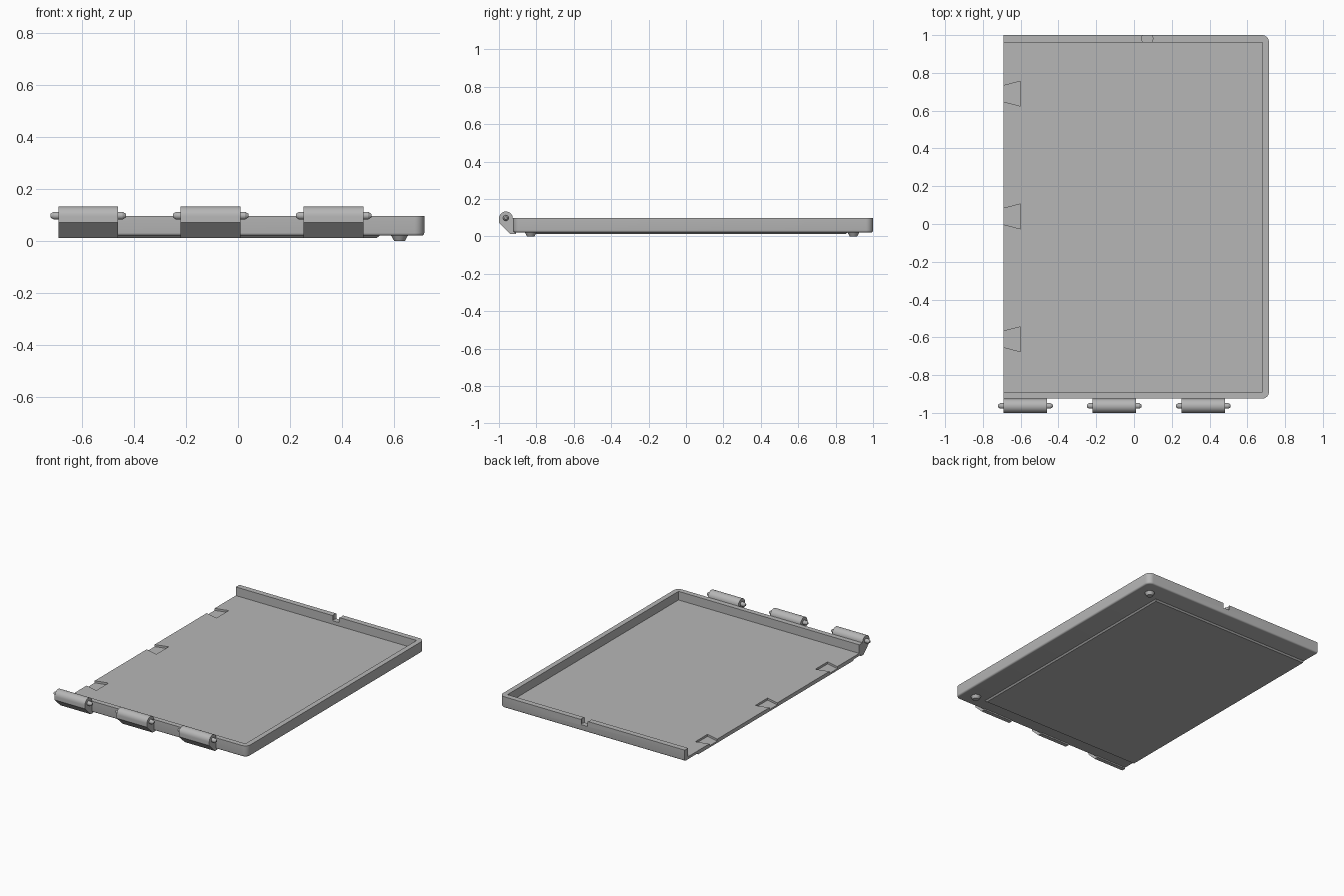
import bpy, bmesh
from math import pi, cos, sin, radians
from mathutils import Matrix

if "Cube" in bpy.data.objects:
    bpy.data.objects.remove(bpy.data.objects["Cube"])

GREY = (0.47, 0.47, 0.47, 1)
grey = bpy.data.materials.new("plain grey")
grey.use_nodes = True
grey.diffuse_color = GREY
grey.node_tree.nodes["Principled BSDF"].inputs["Base Color"].default_value = GREY

X0, X1, Y0, Y1 = -0.69, 0.715, -0.925, 1.0
BOTTOM, FLOOR, RIM, WALL = 0.021, 0.038, 0.097, 0.035


def finish(bm, name):
    bmesh.ops.recalc_face_normals(bm, faces=bm.faces)
    mesh = bpy.data.meshes.new(name)
    bm.to_mesh(mesh)
    bm.free()
    mesh.materials.append(grey)
    obj = bpy.data.objects.new(name, mesh)
    bpy.context.collection.objects.link(obj)
    return obj


def smooth(obj):
    bpy.ops.object.select_all(action='DESELECT')
    obj.select_set(True)
    bpy.context.view_layer.objects.active = obj
    bpy.ops.object.shade_smooth_by_angle(angle=radians(32))


def prism(points, vector):
    """Extrude a closed outline of 3D points along a vector."""
    bm = bmesh.new()
    face = bm.faces.new([bm.verts.new(p) for p in points])
    new = bmesh.ops.extrude_face_region(bm, geom=[face])["geom"]
    bmesh.ops.translate(bm, vec=vector,
                        verts=[v for v in new if isinstance(v, bmesh.types.BMVert)])
    return bm


def box(x0, x1, y0, y1, z0, z1):
    return prism([(x0, y0, z0), (x1, y0, z0), (x1, y1, z0), (x0, y1, z0)], (0, 0, z1 - z0))


def cone(bm, r1, r2, depth, matrix, sides=32):
    bmesh.ops.create_cone(bm, cap_ends=True, segments=sides, radius1=r1, radius2=r2,
                          depth=depth, matrix=matrix)


def cut(target, bm, name):
    cutter = finish(bm, name)
    cutter.hide_render = True
    mod = target.modifiers.new(name, 'BOOLEAN')
    mod.operation, mod.solver, mod.object = 'DIFFERENCE', 'EXACT', cutter
    bpy.context.view_layer.objects.active = target
    bpy.ops.object.modifier_apply(modifier=name)
    bpy.data.objects.remove(cutter)


# Tray block with rounded corners and a rounded lower edge
bm = box(X0, X1, Y0, Y1, BOTTOM, RIM)
corners = [e for e in bm.edges if all(v.co.x > 0 for v in e.verts)
           and abs(e.verts[0].co.z - e.verts[1].co.z) > 0.01]
bmesh.ops.bevel(bm, geom=corners, offset=0.038, segments=8, profile=0.5, affect='EDGES')
lower = [e for e in bm.edges if all(v.co.z < BOTTOM + 0.001 for v in e.verts)
         and any(v.co.x > X0 + 0.001 for v in e.verts)]
bmesh.ops.bevel(bm, geom=lower, offset=0.011, segments=4, profile=0.5, affect='EDGES')
tray = finish(bm, "tray")

# Hollow, open on one side
cut(tray, box(X0 - 0.1, X1 - WALL, Y0 + WALL, Y1 - WALL - 0.003, FLOOR, 0.2), "hollow")

# Dovetail pockets along the open edge
for y in (0.69, 0.04, -0.61):
    shape = [(X0 - 0.03, -0.035), (-0.6, -0.066), (-0.6, 0.066), (X0 - 0.03, 0.035)]
    cut(tray, prism([(px, y + py, 0.024) for px, py in shape], (0, 0, 0.05)), "pocket")

# Finger notch in the back rim
bm = bmesh.new()
cone(bm, 0.03, 0.03, 0.08, Matrix.Translation((0.07, 0.982, 0.102)))
cut(tray, bm, "notch")
smooth(tray)

# Raised panel underneath, with sloped sides
bm = box(X0, 0.545, -0.835, 0.865, 0.012, BOTTOM + 0.002)
for v in bm.verts:
    if v.co.z < 0.015:
        v.co.y += 0.012 if v.co.y < 0 else -0.012
        if v.co.x > 0:
            v.co.x -= 0.012
finish(bm, "bottom_panel")

# Tapered feet
for name, y in (("front_foot", -0.83), ("back_foot", 0.895)):
    bm = bmesh.new()
    cone(bm, 0.02, 0.033, 0.023, Matrix.Translation((0.62, y, 0.0115)))
    smooth(finish(bm, name))

# Hinge knuckles with tapered pins on both ends
HY, HZ, R, LENGTH = -0.963, 0.096, 0.037, 0.23
outline = [(-0.91, 0.012), (-0.938, 0.012), (HY - R, 0.072)]
outline += [(HY + R * cos(a), HZ + R * sin(a)) for a in (pi - pi * i / 16 for i in range(17))]
outline += [(-0.91, 0.08)]
for i, x in enumerate((-0.69, -0.22, 0.252)):
    smooth(finish(prism([(x, py, pz) for py, pz in outline], (LENGTH, 0, 0)),
                  f"hinge_knuckle_{i + 1}"))
    bm = bmesh.new()
    for end, side in ((x, -1), (x + LENGTH, 1)):
        turn = Matrix.Rotation(side * pi / 2, 4, 'Y')
        for r1, r2, start, depth in ((0.015, 0.015, -0.005, 0.022), (0.015, 0.007, 0.017, 0.013)):
            spot = Matrix.Translation((end + side * (start + depth / 2), HY, HZ + 0.002))
            cone(bm, r1, r2, depth, spot @ turn, 24)
    smooth(finish(bm, f"hinge_pins_{i + 1}"))
